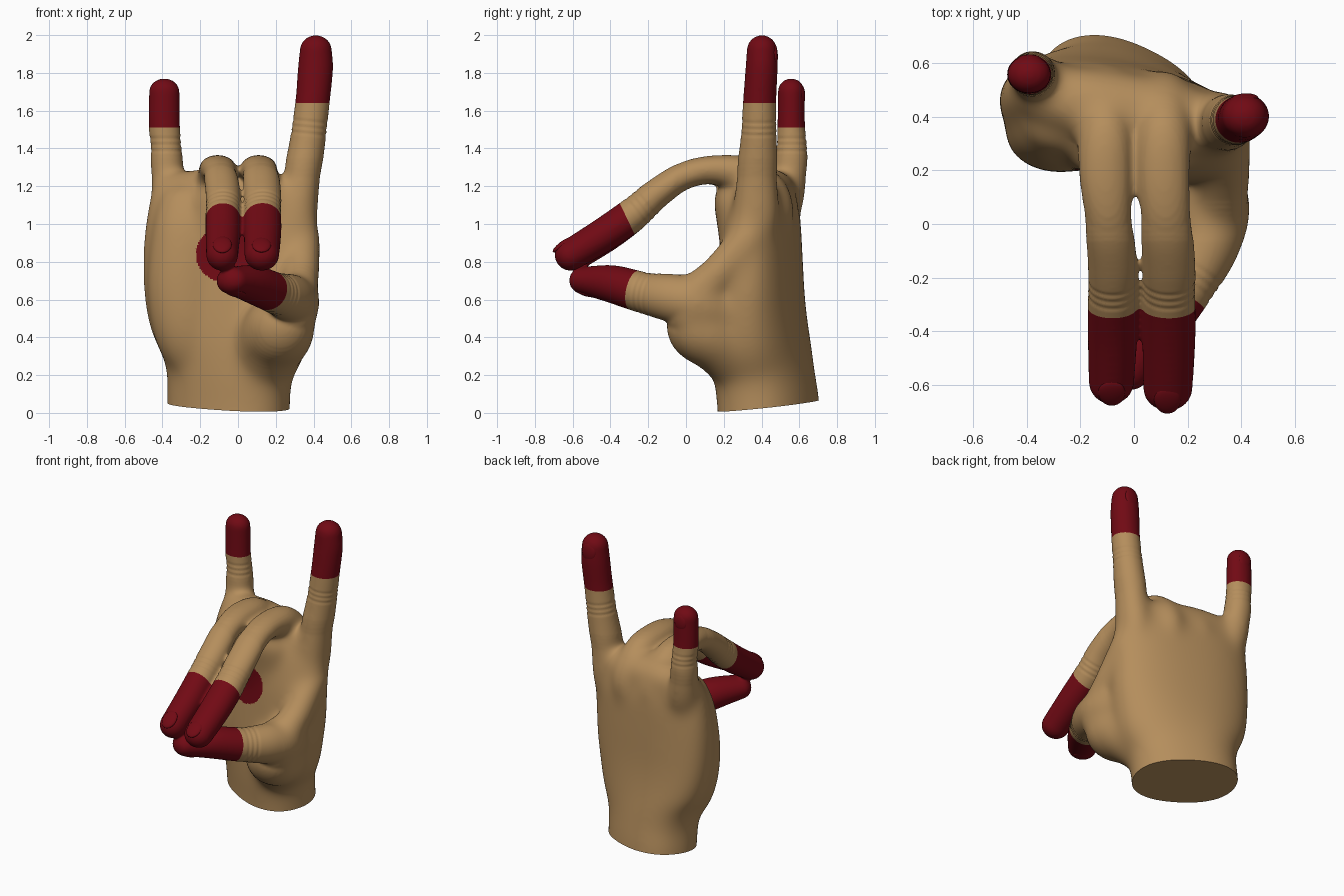
import bpy, bmesh, math
from mathutils import Vector, Matrix

if "Cube" in bpy.data.objects:
    bpy.data.objects.remove(bpy.data.objects["Cube"])


def material(name, rgb):
    m = bpy.data.materials.new(name)
    m.diffuse_color = (*rgb, 1)
    m.use_nodes = True
    m.node_tree.nodes["Principled BSDF"].inputs["Base Color"].default_value = m.diffuse_color
    return m


skin = material("skin", (0.46, 0.27, 0.108))
red = material("red_dip", (0.165, 0.003, 0.007))


def spline(rows, steps=8):
    """Catmull-Rom through rows of x, y, z, half width, half thickness (and twist)."""
    out, n = [], len(rows)
    for i in range(n - 1):
        p = [rows[max(i - 1, 0)], rows[i], rows[i + 1], rows[min(i + 2, n - 1)]]
        for s in range(steps):
            t = s / steps
            out.append([0.5 * (2 * b + (c - a) * t + (2 * a - 5 * b + 4 * c - d) * t * t
                               + (3 * b - a - 3 * c + d) * t ** 3) for a, b, c, d in zip(*p)])
    return out + [list(rows[-1])]


def tube(bm, rows, power=2.0, sides=40):
    """Loft (super)ellipses along a path, with a rounded far end."""
    pts = spline(rows)
    rings = []

    def ring(c, t, w, h, twist=0):
        u = Vector((math.cos(math.radians(twist)), math.sin(math.radians(twist)), 0))
        u = (u - t * u.dot(t)).normalized()
        v = t.cross(u)
        vs = []
        for k in range(sides):
            a = 2 * math.pi * k / sides
            ca, sa = math.cos(a), math.sin(a)
            x = math.copysign(abs(ca) ** (2 / power), ca) * w
            y = math.copysign(abs(sa) ** (2 / power), sa) * h
            vs.append(bm.verts.new(c + u * x + v * y))
        rings.append(vs)

    for i, p in enumerate(pts):
        t = (Vector(pts[min(i + 1, len(pts) - 1)][:3]) - Vector(pts[max(i - 1, 0)][:3])).normalized()
        ring(Vector(p[:3]), t, *p[3:])
    c, (w, h, *twist) = Vector(pts[-1][:3]), pts[-1][3:]
    for k in range(1, 8):
        a = math.pi / 2 * k / 8
        ring(c + t * min(w, h) * math.sin(a), t, w * math.cos(a), h * math.cos(a), *twist)
    for r0, r1 in zip(rings, rings[1:]):
        for k in range(sides):
            j = (k + 1) % sides
            bm.faces.new((r0[k], r0[j], r1[j], r1[k]))
    bm.faces.new(rings[0][::-1])
    bm.faces.new(rings[-1])


bm = bmesh.new()

# wrist and palm, twisted a little along the arm
tube(bm, [(-.05, .445, -.12, .335, .24, -27), (-.05, .435, .05, .338, .24, -26), (-.045, .415, .2, .345, .237, -24),
          (-.035, .395, .38, .42, .23, -18), (-.04, .39, .6, .463, .215, -13), (-.04, .395, .85, .47, .20, -11),
          (-.03, .41, 1.03, .46, .175, -10), (-.02, .42, 1.15, .445, .14, -10)], power=2.3)

# palm pads: outer heel, finger-root pad, thumb heel, thumb web
tube(bm, [(-.2, .41, .15, .08, .08), (-.25, .36, .38, .18, .145), (-.275, .34, .65, .205, .15),
          (-.265, .35, .95, .19, .14), (-.26, .37, 1.1, .16, .11)])
tube(bm, [(-.04, .37, .5, .2, .1), (-.03, .32, .8, .25, .125), (-.02, .29, 1.0, .24, .125), (-.01, .27, 1.12, .22, .125)],
     power=2.3)
tube(bm, [(.07, .36, .15, .14, .14), (.17, .2, .36, .19, .175), (.225, .09, .455, .19, .19), (.26, .05, .53, .16, .16)])
tube(bm, [(.31, .05, .62, .115, .115), (.335, .17, .74, .1, .1), (.34, .33, .92, .1, .1)])

# thumb
tube(bm, [(.2, .36, .45, .1, .1), (.28, .1, .57, .15, .15), (.275, -.06, .605, .125, .13),
          (.195, -.22, .635, .11, .11), (.075, -.39, .682, .108, .1), (-.03, -.54, .70, .09, .074)])

# straight fingers: first and little
tube(bm, [(.27, .35, .7, .05, .05), (.312, .37, 1.0, .1, .12), (.338, .375, 1.24, .1, .112),
          (.370, .385, 1.45, .094, .096), (.395, .39, 1.65, .091, .088), (.41, .40, 1.82, .093, .085),
          (.412, .402, 1.92, .085, .08)])
tube(bm, [(-.3, .44, .8, .06, .06), (-.345, .515, 1.1, .105, .105), (-.372, .55, 1.26, .092, .092),
          (-.38, .56, 1.4, .082, .082), (-.39, .557, 1.52, .083, .073), (-.39, .557, 1.7, .081, .071)])

# bent fingers: two in the middle
for x0, x1, w, dy in ((.11, .13, .099, 0), (-.107, -.08, .092, .025)):
    xm = (x0 + x1) / 2
    tube(bm, [(x0, .42, .8, .08, .08), (x0, .445 + dy, 1.08, .115, .13), (x0, .35, 1.235, .11, .108),
              (x0, .18, 1.285, .102, .08), (xm, .0, 1.258, w - .001, .074), (x1, -.15, 1.165, w, .079),
              (x1, -.28, 1.052, w, .09), (x1, -.43 + dy / 2, .947, w, .09),
              (x1 - .004, -.612 + dy, .836, w - .007, .084)])

bmesh.ops.recalc_face_normals(bm, faces=bm.faces)
mesh = bpy.data.meshes.new("hand")
bm.to_mesh(mesh)
bm.free()
hand = bpy.data.objects.new("hand", mesh)
bpy.context.collection.objects.link(hand)

# fuse into one skin and soften the joins
rm = hand.modifiers.new("fuse", "REMESH")
rm.mode = "VOXEL"
rm.voxel_size = 0.0085
sm = hand.modifiers.new("soften", "SMOOTH")
sm.factor = 0.5
sm.iterations = 18
dg = bpy.context.evaluated_depsgraph_get()
fused = bpy.data.meshes.new_from_object(hand.evaluated_get(dg))
hand.modifiers.clear()
hand.data = fused
fused.materials.clear()
fused.materials.append(skin)
fused.materials.append(red)

bm = bmesh.new()
bm.from_mesh(fused)
# melt the palm and finger roots together, fading out towards the fingers
for k in range(8):
    zone = [v for v in bm.verts if v.co.z < 1.34 - .012 * k and v.co.y > -.06 + .02 * k]
    for _ in range(14):
        bmesh.ops.smooth_vert(bm, verts=zone, factor=.5, use_axis_x=True, use_axis_y=True, use_axis_z=True)
bm.normal_update()

# knuckle wrinkles: point on the finger, finger direction
joints = [((.38, .385, 1.51), (.1, 0, 1)), ((-.385, .56, 1.42), (0, 0, 1)),
          ((.13, -.24, 1.09), (0, -.78, -.62)), ((-.08, -.24, 1.09), (0, -.78, -.62)),
          ((.205, -.2, .635), (-.5, -.85, .15))]
offsets = {}
for p, d in joints:
    p, d = Vector(p), Vector(d).normalized()
    for v in bm.verts:
        r = v.co - p
        t = r.dot(d)
        if abs(t) < .048 and r.length < .14:
            offsets[v] = v.normal * -.003 * (0.5 + 0.5 * math.cos(2 * math.pi * t / .032))
for v, o in offsets.items():
    v.co += o

# clean colour borders on each finger: point, direction to the tip
dips = [((.395, .39, 1.64), (0, 0, 1)), ((-.39, .557, 1.51), (0, 0, 1)),
        ((.13, -.315, 1.035), (0, -.9, -.43)), ((-.08, -.315, 1.035), (0, -.9, -.43)),
        ((.165, -.275, .64), (-.42, -.88, .2))]
for p, d in dips:
    p, d = Vector(p), Vector(d)
    faces = [f for f in bm.faces if (f.calc_center_median() - p).length < .16]
    geom = list({e for f in faces for e in f.edges} | {v for f in faces for v in f.verts}) + faces
    bmesh.ops.bisect_plane(bm, geom=geom, plane_co=p, plane_no=d, dist=1e-5)

# flat slanted wrist cut
cut = bmesh.ops.bisect_plane(bm, geom=bm.verts[:] + bm.edges[:] + bm.faces[:], plane_co=(.2, .18, .004),
                             plane_no=(.03, -.1, 1), clear_inner=True)
rim = [e for e in cut["geom_cut"] if isinstance(e, bmesh.types.BMEdge)]
bmesh.ops.holes_fill(bm, edges=rim, sides=0)


def is_dipped(c):
    split = .745 + .6 * (c.y + .6)
    if c.z > 1.4:
        k = 0 if c.x > 0 else 1
    elif c.y < -.12:
        k = 2 if c.z > split else 4
    else:
        return c.y < .32 and (c - Vector((-.08, .18, .84))).length < .145   # palm smudge
    p, d = dips[k]
    return (c - Vector(p)).dot(Vector(d)) > 0


for f in bm.faces:
    f.smooth = True
    f.material_index = int(is_dipped(f.calc_center_median()))
bm.to_mesh(fused)
bm.free()
bpy.context.view_layer.objects.active = hand
hand.select_set(True)
bpy.ops.object.shade_smooth_by_angle(angle=math.radians(50))

# fingernails: outside point, finger direction, half width
nails = [("first_nail", (.412, .55, 1.90), (0, 0, 1), .05),
         ("little_nail", (-.39, .70, 1.68), (0, 0, 1), .045),
         ("middle_nail", (.126, -.70, .95), (0, -.8, -.57), .05),
         ("ring_nail", (-.084, -.675, .95), (0, -.8, -.57), .05),
         ("thumb_nail", (-.02, -.56, .50), (-.55, -.8, .2), .05)]
bpy.context.view_layer.update()
for name, p, d, w in nails:
    ok, loc, n, _ = hand.closest_point_on_mesh(Vector(p))
    y = (Vector(d) - n * n.dot(Vector(d))).normalized()
    x = y.cross(n)
    rot = Matrix((x, y, n)).transposed().to_4x4()
    nb = bmesh.new()
    bmesh.ops.create_uvsphere(nb, u_segments=28, v_segments=14, radius=1)
    nb.transform(Matrix.Translation(loc - n * .014) @ rot @ Matrix.Diagonal((w, w * 1.25, .018, 1)))
    for f in nb.faces:
        f.smooth = True
    me = bpy.data.meshes.new(name)
    nb.to_mesh(me)
    nb.free()
    me.materials.append(red)
    bpy.context.collection.objects.link(bpy.data.objects.new(name, me))
